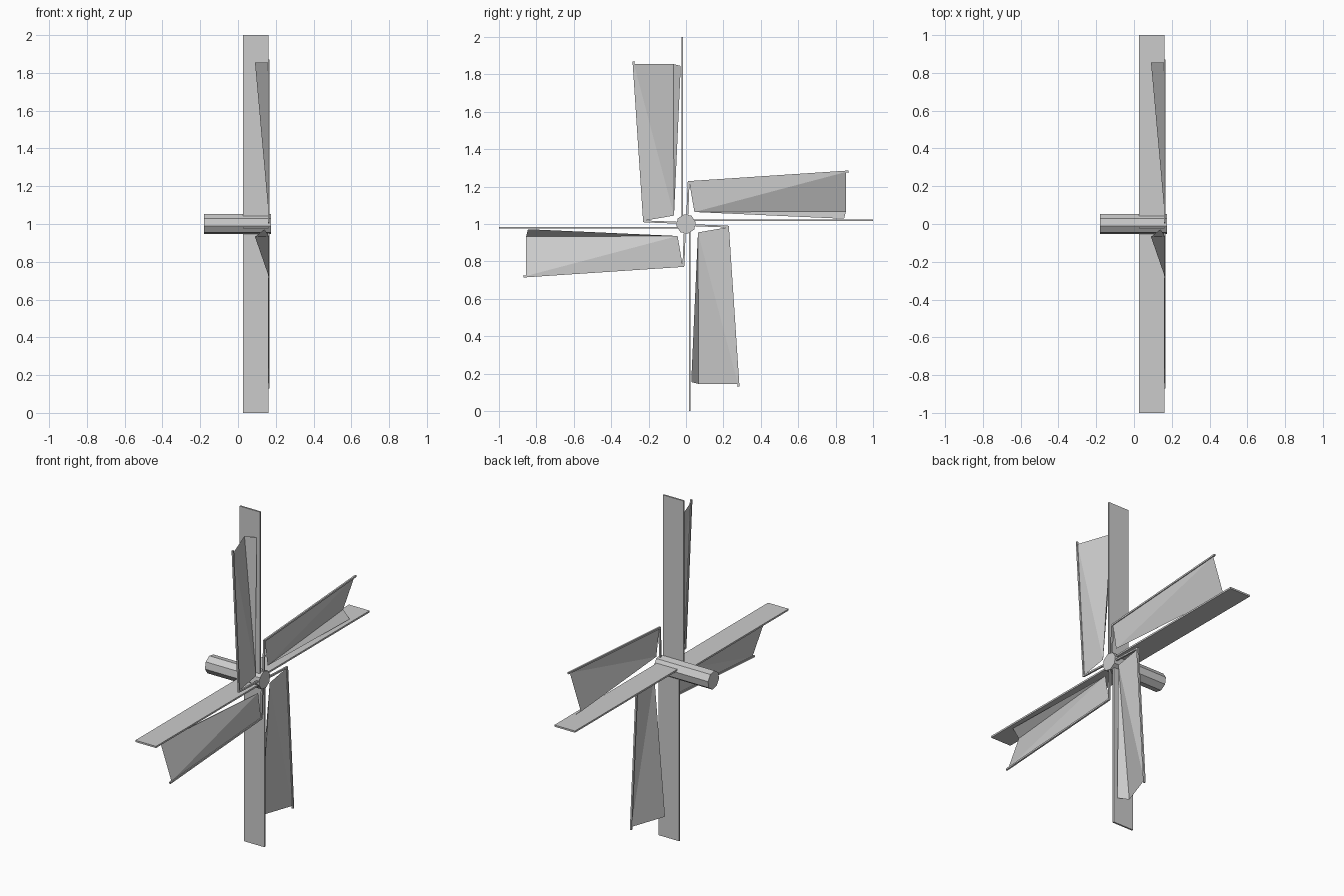
import bpy, bmesh
from math import pi, radians
from mathutils import Matrix, Vector

cube = bpy.data.objects.get("Cube")
if cube:
    bpy.data.objects.remove(cube, do_unlink=True)

grey = bpy.data.materials.new("plain_grey")
grey.use_nodes = True
COLOUR = (0.6, 0.6, 0.6, 1)
grey.diffuse_color = COLOUR
grey.node_tree.nodes["Principled BSDF"].inputs["Base Color"].default_value = COLOUR

CENTRE = Matrix.Translation((0, 0, 1))


def finish(name, bm, matrix):
    mesh = bpy.data.meshes.new(name)
    bm.to_mesh(mesh)
    bm.free()
    mesh.materials.append(grey)
    obj = bpy.data.objects.new(name, mesh)
    obj.matrix_world = matrix
    bpy.context.collection.objects.link(obj)


def beam(name, start, end, width, depth, matrix):
    """Box running from start to end; width is along x."""
    start, end = Vector(start), Vector(end)
    along = (end - start).normalized()
    across = Vector((1, 0, 0))
    side = along.cross(across)
    frame = Matrix((across, side, along)).transposed().to_4x4()
    frame.translation = (start + end) / 2
    size = Matrix.Diagonal((width, depth, (end - start).length, 1))
    bm = bmesh.new()
    bmesh.ops.create_cube(bm, size=1, matrix=frame @ size)
    bmesh.ops.recalc_face_normals(bm, faces=bm.faces)
    finish(name, bm, matrix)


# Eight-sided axle along x
bm = bmesh.new()
bmesh.ops.create_cone(bm, cap_ends=True, segments=8, radius1=0.053, radius2=0.053, depth=0.355,
                      matrix=Matrix.Translation((-0.003, 0, 0))
                      @ Matrix.Rotation(pi / 2, 4, 'Y') @ Matrix.Rotation(radians(12), 4, 'Z'))
finish("axle", bm, CENTRE)

# Sail corners, measured from the axle centre on the upright arm
APEX = (0.163, -0.064, 0.045)
INNER = (0.163, -0.222, 0.018)
TIP = (0.163, -0.278, 0.855)
FOLD = (0.09, -0.068, 0.855)
FLAP = (0.14, -0.028, 0.845)

for i, place in enumerate(("top", "front", "bottom", "back")):
    turn = CENTRE @ Matrix.Rotation(i * pi / 2, 4, 'X')
    beam(place + "_plank", (0.095, -0.02, 0.01), (0.095, -0.02, 1), 0.135, 0.01, turn)
    beam(place + "_cross_bar", (0.163, 0, 0.005), (0.163, -0.225, 0.014), 0.01, 0.01, turn)
    beam(place + "_sail_spar", (0.163, -0.224, 0.01), (0.163, -0.281, 0.87), 0.01, 0.01, turn)
    # Folded cloth: three triangles fanning from the apex
    bm = bmesh.new()
    apex, *rim = [bm.verts.new(p) for p in (APEX, INNER, TIP, FOLD, FLAP)]
    for a, b in zip(rim, rim[1:]):
        bm.faces.new((apex, b, a))
    finish(place + "_sail", bm, turn)
